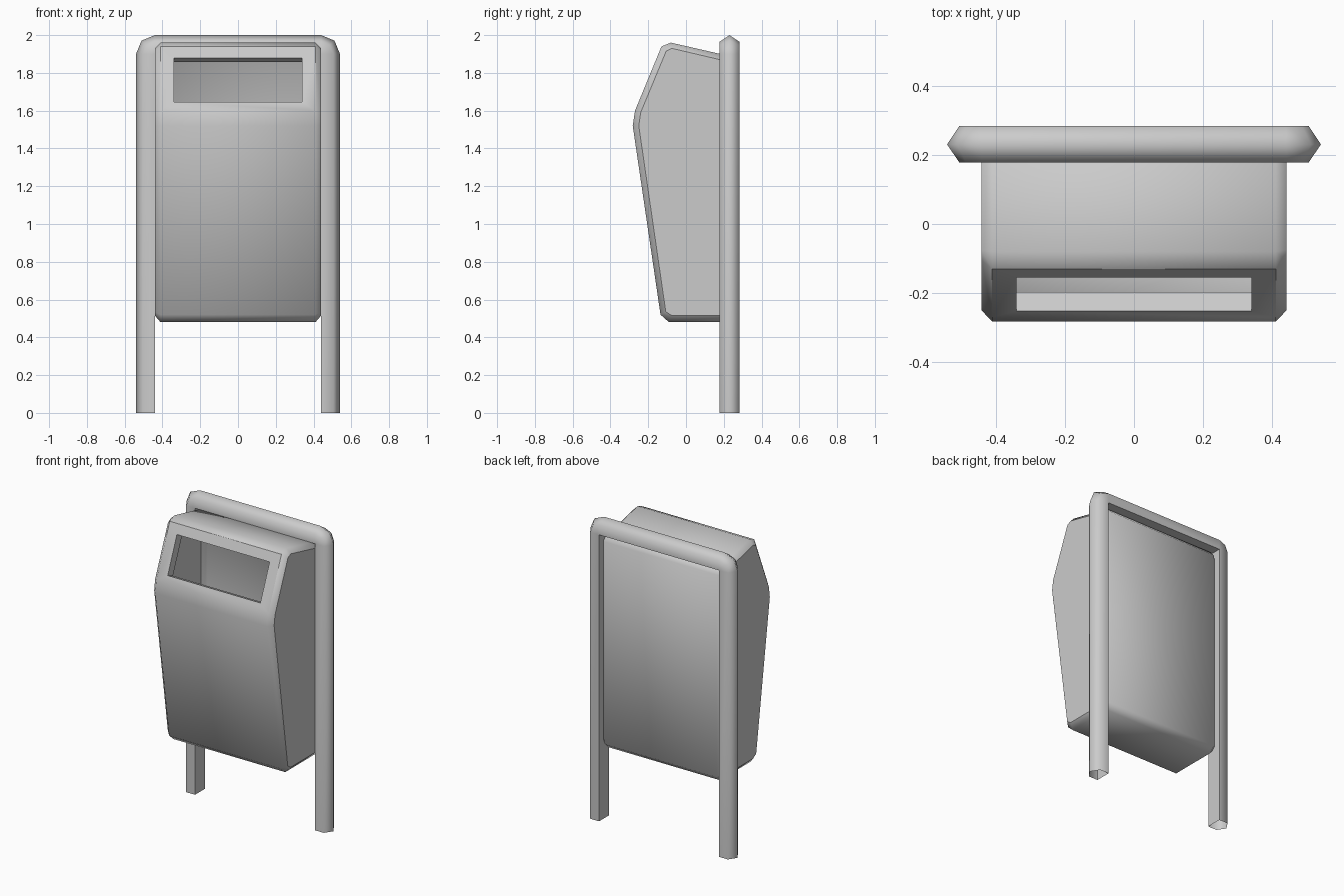
import bpy
import bmesh
import math
from mathutils import Vector

cube = bpy.data.objects.get("Cube")
if cube:
    bpy.data.objects.remove(cube, do_unlink=True)

# One painted metal colour
metal = bpy.data.materials.new("light_grey_metal")
metal.use_nodes = True
grey = (0.6, 0.6, 0.6, 1.0)
metal.diffuse_color = grey
metal.node_tree.nodes["Principled BSDF"].inputs["Base Color"].default_value = grey


def finish(name, bm):
    mesh = bpy.data.meshes.new(name)
    for f in bm.faces:
        f.smooth = True
    bm.to_mesh(mesh)
    bm.free()
    mesh.materials.append(metal)
    obj = bpy.data.objects.new(name, mesh)
    bpy.context.collection.objects.link(obj)
    return obj


def bridge(bm, ring_a, ring_b):
    n = len(ring_a)
    return [bm.faces.new((ring_a[i], ring_b[i], ring_b[(i + 1) % n], ring_a[(i + 1) % n]))
            for i in range(n)]


# Frame: five-sided tube swept up, over and down, open at the feet
SECTION = [(0, 0.283), (0.065, 0.283), (0.1, 0.23), (0.065, 0.178), (0, 0.178)]
INNER_X, INNER_Z = 0.44, 1.9
stations = [(-1, 0, 180)]
stations += [(-1, INNER_Z, a) for a in (180, 135, 90)]
stations += [(1, INNER_Z, a) for a in (90, 45, 0)]
stations += [(1, 0, 0)]

bm = bmesh.new()
rings = []
for side, z, angle in stations:
    c, s = math.cos(math.radians(angle)), math.sin(math.radians(angle))
    rings.append([bm.verts.new((side * INNER_X + r * c, y, z + r * s)) for r, y in SECTION])
for a, b in zip(rings, rings[1:]):
    bridge(bm, a, b)
bmesh.ops.remove_doubles(bm, verts=bm.verts, dist=0.0005)
bmesh.ops.recalc_face_normals(bm, faces=bm.faces)
for e in bm.edges:
    if len(e.link_faces) == 2:
        e.smooth = e.calc_face_angle() < math.radians(75)
finish("tube_frame", bm)

# Bin body: side profile (y, z) across the width, with chamfered sides;
# the rounded back sits between the frame legs
OUTER = [(0.265, 1.855), (0.235, 1.888), (-0.08, 1.96), (-0.13, 1.94), (-0.27, 1.6),
         (-0.282, 1.52), (-0.135, 0.52), (-0.09, 0.48), (0.23, 0.48), (0.265, 0.515)]
INSET = [(0.238, 1.842), (0.222, 1.86), (-0.075, 1.93), (-0.105, 1.915), (-0.24, 1.59),
         (-0.25, 1.52), (-0.107, 0.535), (-0.075, 0.515), (0.218, 0.515), (0.238, 0.535)]
SLOPE = 3  # profile segment that holds the slot

bm = bmesh.new()
rings = [[bm.verts.new((x, y, z)) for y, z in prof]
         for x, prof in ((-0.44, INSET), (-0.41, OUTER), (0.41, OUTER), (0.44, INSET))]
for a, b in zip(rings, rings[1:]):
    strip = bridge(bm, a, b)
    if a is rings[1]:
        slope_face = strip[SLOPE]
caps = [bm.faces.new(rings[0]), bm.faces.new(rings[-1])]
sharp = {e for f in caps for e in f.edges}

# Crisp edge round the top and sides of the sloping face
for e in slope_face.edges:
    if max(v.co.z for v in e.verts) > 1.8:
        sharp.add(e)

# Deposit slot: hole in the sloping face with a lip folded inwards
top, low = Vector((0, *OUTER[SLOPE])), Vector((0, *OUTER[SLOPE + 1]))
inward = Vector((0, top.z - low.z, low.y - top.y)).normalized() * 0.06
border = list(slope_face.verts)
hole = []
for v in border:
    z = 1.88 if v.co.z > 1.8 else 1.645
    p = low.lerp(top, (z - low.z) / (top.z - low.z))
    hole.append(bm.verts.new((math.copysign(0.34, v.co.x), p.y, p.z)))
bm.faces.remove(slope_face)
bridge(bm, border, hole)
lip = [bm.verts.new(v.co + inward) for v in hole]
for f in bridge(bm, hole, lip):
    sharp.update(f.edges)
bmesh.ops.recalc_face_normals(bm, faces=bm.faces)
for e in sharp:
    e.smooth = False
finish("bin_body", bm)
